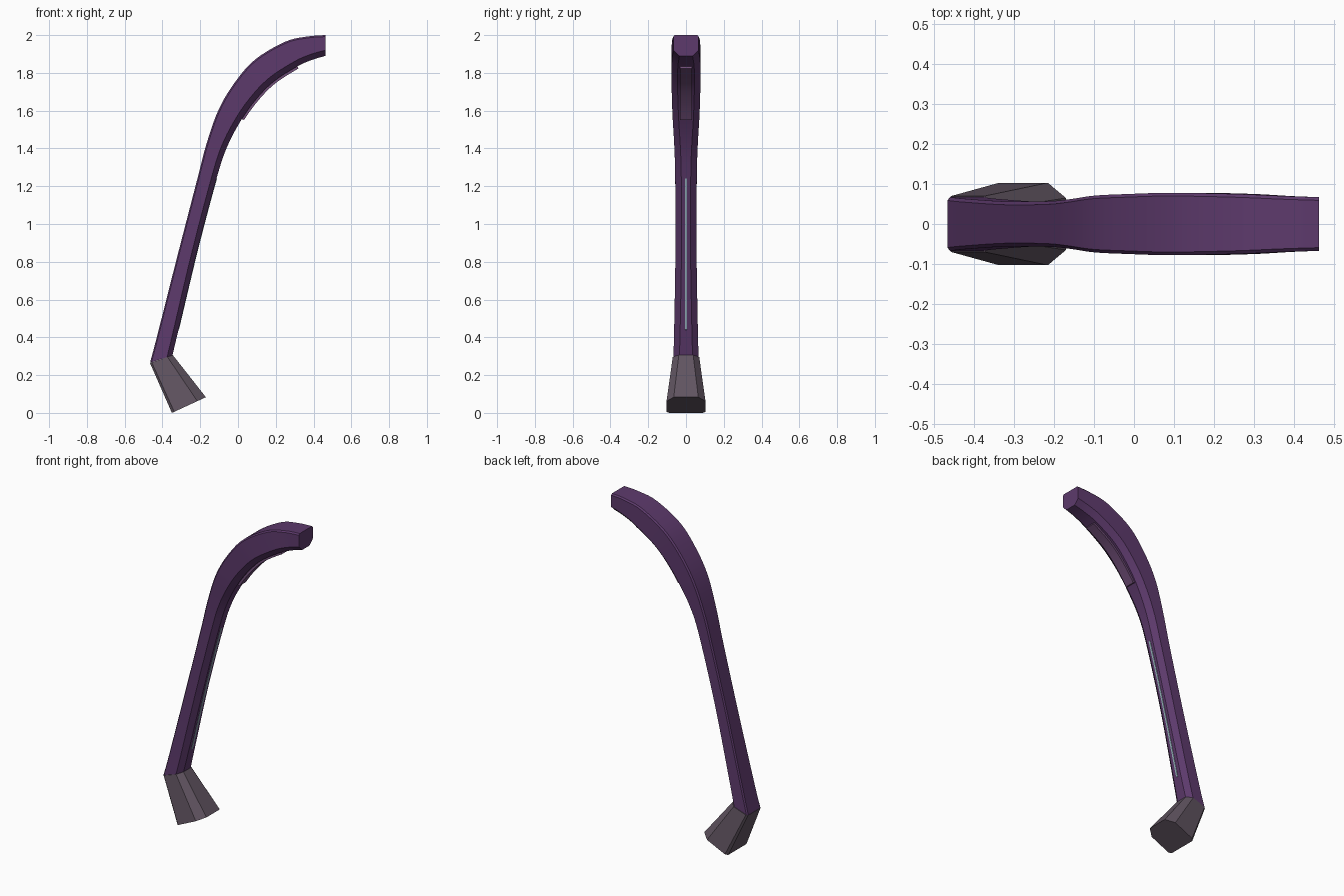
import bpy, bmesh
from mathutils import Vector

if "Cube" in bpy.data.objects:
    bpy.data.objects.remove(bpy.data.objects["Cube"])


def material(name, rgb):
    m = bpy.data.materials.new(name)
    m.use_nodes = True
    m.diffuse_color = (*rgb, 1)
    m.node_tree.nodes["Principled BSDF"].inputs["Base Color"].default_value = (*rgb, 1)
    return m


purple = material("purple paint", (0.11, 0.042, 0.15))
grey = material("warm grey", (0.12, 0.09, 0.12))
mauve = material("mauve panel", (0.16, 0.075, 0.185))
pale = material("pale blue strip", (0.32, 0.46, 0.52))


def loft(name, rings, mat, smooth=False):
    """Skin a list of equal closed rings and cap both ends."""
    bm = bmesh.new()
    loops = [[bm.verts.new(p) for p in ring] for ring in rings]
    n = len(loops[0])
    for a, b in zip(loops, loops[1:]):
        for i in range(n):
            j = (i + 1) % n
            bm.faces.new((a[i], a[j], b[j], b[i]))
    bm.faces.new(loops[0][::-1])
    bm.faces.new(loops[-1])
    bmesh.ops.recalc_face_normals(bm, faces=bm.faces[:])
    me = bpy.data.meshes.new(name)
    bm.to_mesh(me)
    bm.free()
    me.materials.append(mat)
    ob = bpy.data.objects.new(name, me)
    bpy.context.collection.objects.link(ob)
    if smooth:
        bpy.ops.object.select_all(action='DESELECT')
        ob.select_set(True)
        bpy.context.view_layer.objects.active = ob
        bpy.ops.object.shade_smooth_by_angle()
    return ob


def section(station, back=0.008, cut=0.032, depth=0.03):
    """Eight-sided section: small bevel on the back, wide chamfer on the inside."""
    xo, zo, xi, zi, w = station
    o, i = Vector((xo, 0, zo)), Vector((xi, 0, zi))
    d = (i - o).normalized()
    half = [(o, w - back), (o + d * back, w), (i - d * depth, w), (i, w - cut)]
    return ([p + Vector((0, y, 0)) for p, y in half]
            + [p - Vector((0, y, 0)) for p, y in reversed(half)])


def strip_ring(station, half_width, rise):
    """Rectangular section sitting on the inner side of the arm."""
    xo, zo, xi, zi, w = station
    i = Vector((xi, 0, zi))
    d = (i - Vector((xo, 0, zo))).normalized()
    y = Vector((0, half_width, 0))
    low, high = i - d * 0.01, i + d * rise
    return [low - y, low + y, high + y, high - y]


# Arm stations: back x, z, inner x, z, half width
keys = [
    (-0.466, 0.265, -0.347, 0.305, 0.067),
    (-0.430, 0.40, -0.315, 0.44, 0.063),
    (-0.321, 0.83, -0.215, 0.86, 0.056),
    (-0.220, 1.22, -0.114, 1.24, 0.057),
    (-0.168, 1.42, -0.057, 1.41, 0.062),
    (-0.105, 1.60, 0.020, 1.555, 0.071),
    (-0.020, 1.745, 0.100, 1.665, 0.075),
    (0.090, 1.87, 0.190, 1.755, 0.078),
    (0.250, 1.965, 0.315, 1.835, 0.075),
    (0.370, 1.993, 0.395, 1.87, 0.070),
    (0.463, 2.0, 0.463, 1.89, 0.067),
]
STEPS = 5


def spline(pts):
    out = []
    for k in range(len(pts) - 1):
        a, b, c, d = (pts[max(0, min(len(pts) - 1, k + n))] for n in (-1, 0, 1, 2))
        for s in range(STEPS):
            t = s / STEPS
            out.append([q + 0.5 * t * (r - p + t * (2 * p - 5 * q + 4 * r - u
                                                    + t * (3 * (q - r) + u - p)))
                        for p, q, r, u in zip(a, b, c, d)])
    return out + [list(pts[-1])]


path = spline(keys)

# Curved arm
loft("arm", [section(s) for s in path], purple, smooth=True)

# Thin strip along the straight inner side
loft("inner_strip", [strip_ring(s, 0.006, 0.003) for s in path[STEPS:3 * STEPS + 1]], pale, smooth=True)

# Raised panel under the bend
loft("bend_panel", [strip_ring(s, 0.031, 0.013) for s in path[5 * STEPS:8 * STEPS + 1]], mauve, smooth=True)

# Flared foot
loft("foot", [section((-0.466, 0.264, -0.345, 0.306, 0.070), 0.01),
              section((-0.350, 0.0, -0.170, 0.083, 0.103), 0.014, 0.038, 0.05)], grey)
